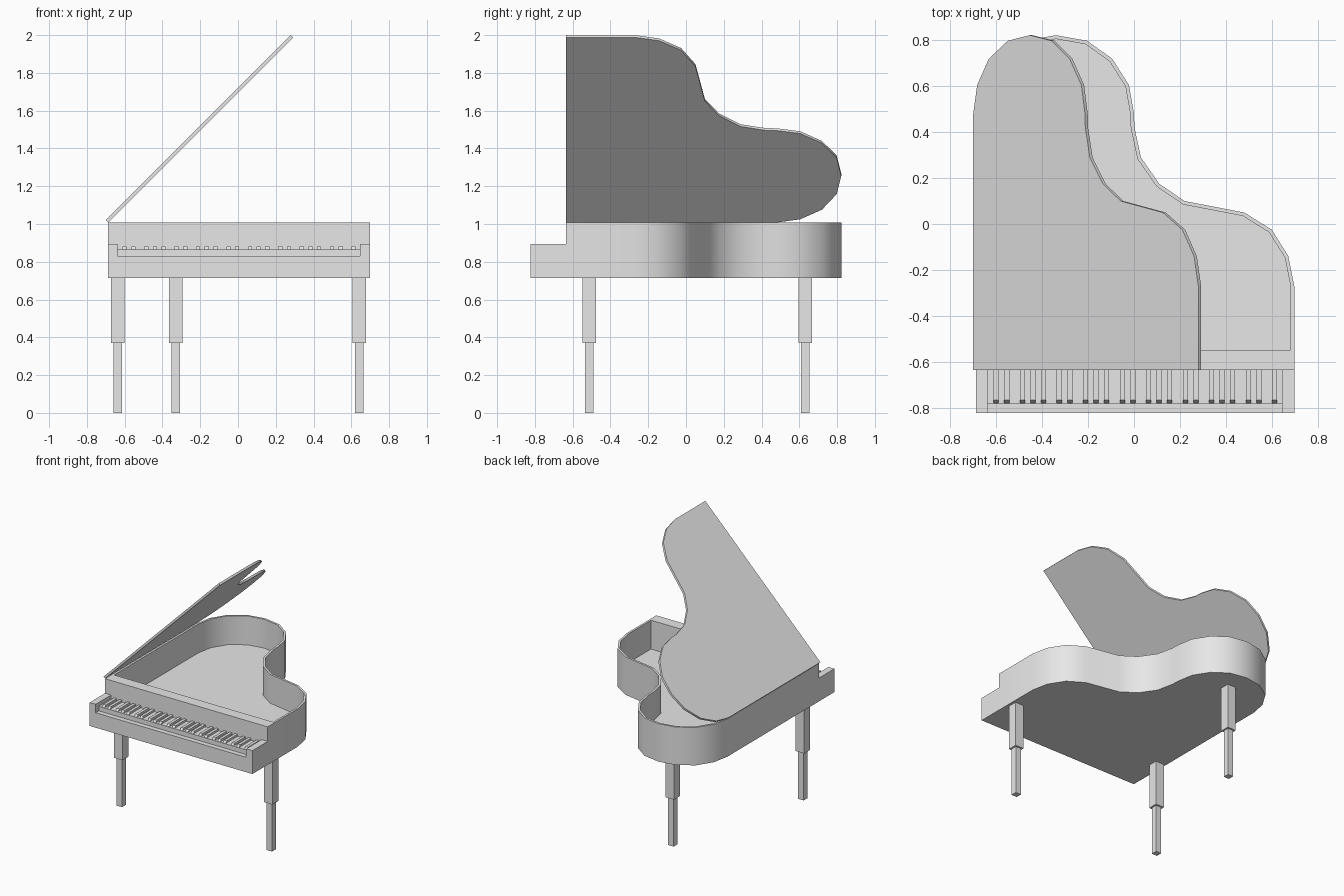
import bpy, bmesh, math
from mathutils import Matrix

cube = bpy.data.objects.get("Cube")
if cube:
    bpy.data.objects.remove(cube, do_unlink=True)

grey = bpy.data.materials.new("light_grey")
grey.use_nodes = True
grey.diffuse_color = (0.8, 0.8, 0.8, 1)
grey.node_tree.nodes["Principled BSDF"].inputs["Base Color"].default_value = (0.8, 0.8, 0.8, 1)


def finish(bm, name, smooth=False):
    bmesh.ops.recalc_face_normals(bm, faces=bm.faces)
    me = bpy.data.meshes.new(name)
    bm.to_mesh(me)
    bm.free()
    me.materials.append(grey)
    ob = bpy.data.objects.new(name, me)
    bpy.context.collection.objects.link(ob)
    if smooth:
        bpy.ops.object.select_all(action='DESELECT')
        ob.select_set(True)
        bpy.context.view_layer.objects.active = ob
        bpy.ops.object.shade_smooth_by_angle(angle=math.radians(35))
    return ob


def add_box(bm, x0, x1, y0, y1, z0, z1):
    m = Matrix.Translation(((x0 + x1) / 2, (y0 + y1) / 2, (z0 + z1) / 2))
    m = m @ Matrix.Diagonal((x1 - x0, y1 - y0, z1 - z0, 1))
    return bmesh.ops.create_cube(bm, size=1, matrix=m)["verts"]


def box(name, *dims):
    bm = bmesh.new()
    add_box(bm, *dims)
    return finish(bm, name)


def prism(points, z0, z1):
    """Extrude a closed plan outline; returns the bmesh and its top face."""
    bm = bmesh.new()
    base = bm.faces.new([bm.verts.new((x, y, z0)) for x, y in points])
    base.normal_update()
    ext = bmesh.ops.extrude_face_region(bm, geom=[base], use_keep_orig=True)["geom"]
    for v in ext:
        if isinstance(v, bmesh.types.BMVert):
            v.co.z = z1
    top = next(f for f in ext if isinstance(f, bmesh.types.BMFace))
    bmesh.ops.recalc_face_normals(bm, faces=bm.faces)
    return bm, top


# Plan outline shared by the case and the lid
LEFT, RIGHT, FRONT = -0.688, 0.698, -0.635
outline = [
    (LEFT, FRONT), (RIGHT, FRONT), (RIGHT, -0.27), (0.672, -0.14), (0.60, -0.025),
    (0.48, 0.05), (0.22, 0.10), (0.11, 0.175), (0.03, 0.29), (0.002, 0.42),
    (0.0, 0.48), (-0.022, 0.605), (-0.095, 0.72), (-0.205, 0.798), (-0.34, 0.822),
    (-0.475, 0.798), (-0.592, 0.72), (-0.664, 0.605), (LEFT, 0.48)]

# Case: hollow tub with a thin curved rim and a thick front wall
bm, top = prism(outline, 0.715, 1.007)
bmesh.ops.inset_region(bm, faces=[top], thickness=0.016, use_even_offset=True)
for v in top.verts:
    if v.co.y < -0.5:
        v.co.y = -0.548
well = bmesh.ops.extrude_face_region(bm, geom=[top])["geom"]
bmesh.ops.delete(bm, geom=[top], context='FACES_ONLY') if top.is_valid else None
for v in well:
    if isinstance(v, bmesh.types.BMVert):
        v.co.z = 0.785
finish(bm, "case", smooth=True)

# Lid: same outline, propped open at 45 degrees along the left edge
bm, top = prism([(x - LEFT, y) for x, y in outline], 0, 0.017)
bm.transform(Matrix.Translation((LEFT, 0, 1.008)) @ Matrix.Rotation(-math.pi / 4, 4, 'Y'))
finish(bm, "lid", smooth=True)

# Keyboard shelf, end blocks and white keys
SHELF = -0.822
box("key_bed", LEFT, RIGHT, SHELF, FRONT, 0.715, 0.83)
box("right_key_block", LEFT, -0.637, SHELF, FRONT, 0.83, 0.895)
box("left_key_block", 0.645, RIGHT, SHELF, FRONT, 0.83, 0.895)
box("white_keys", -0.637, 0.645, -0.784, FRONT, 0.83, 0.865)

# Black keys in groups of two and three, with sloped front ends
bm = bmesh.new()
steps = (0, 0.046, 0.114, 0.16, 0.206)
for i in range(23):
    x = -0.60 + 0.2745 * (i // 5) + steps[i % 5]
    for v in add_box(bm, x - 0.011, x + 0.011, -0.78, FRONT, 0.865, 0.881):
        if v.co.y < -0.7 and v.co.z > 0.87:
            v.co.y += 0.013
finish(bm, "black_keys")

# Three stepped legs
for name, x, y in (("front_right_leg", -0.636, -0.513),
                   ("front_left_leg", 0.642, -0.513),
                   ("back_leg", -0.33, 0.632)):
    bm = bmesh.new()
    for r, z0, z1 in ((0.036, 0.37, 0.715), (0.023, 0, 0.37)):
        add_box(bm, x - r, x + r, y - r, y + r, z0, z1)
    finish(bm, name)
